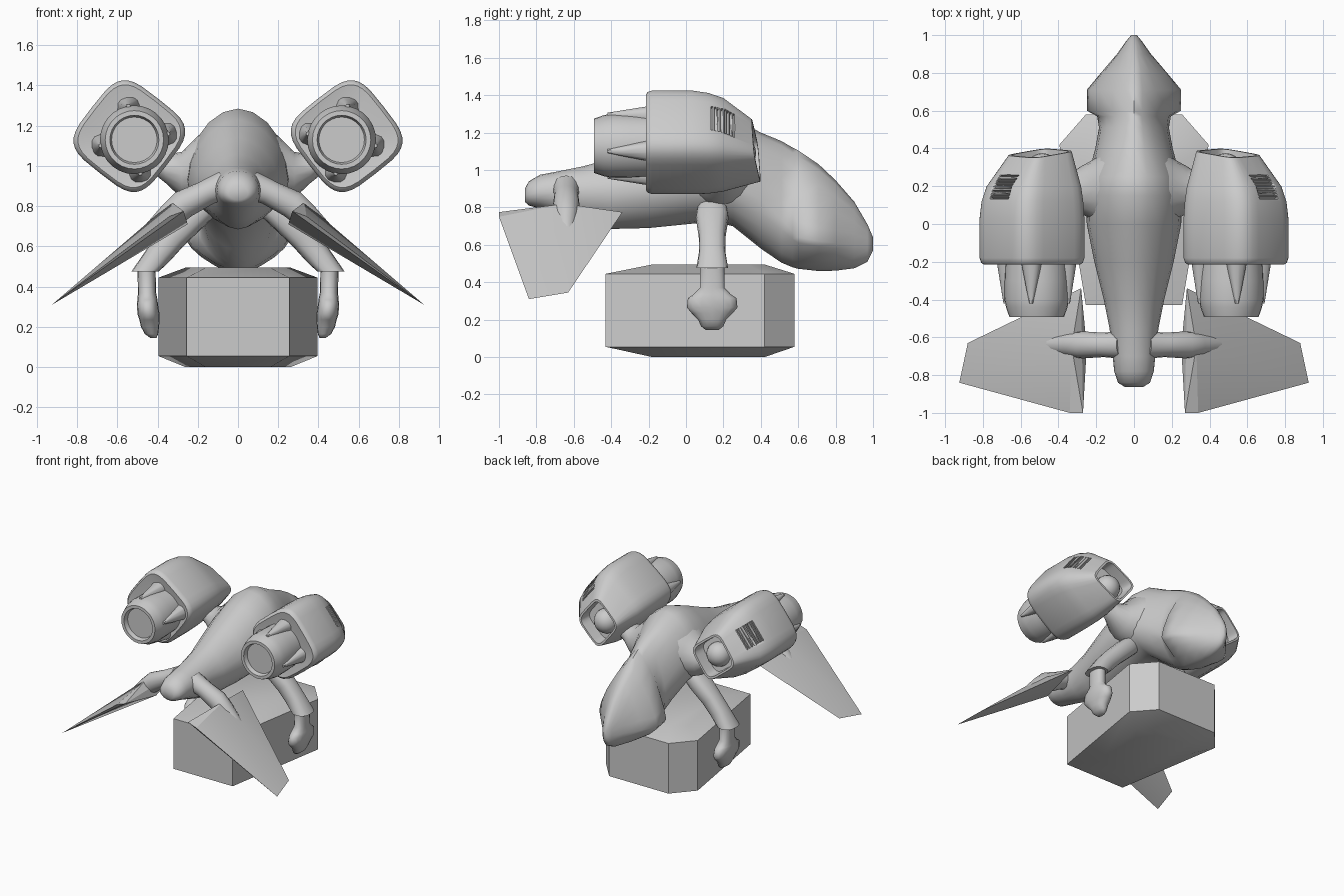
import bpy, bmesh, math
from mathutils import Vector as V

if "Cube" in bpy.data.objects:
    bpy.data.objects.remove(bpy.data.objects["Cube"])


def finish(name, bm, mirror=False, angle=35):
    bmesh.ops.recalc_face_normals(bm, faces=bm.faces)
    me = bpy.data.meshes.new(name)
    bm.to_mesh(me)
    bm.free()
    me.shade_smooth()
    me.set_sharp_from_angle(angle=math.radians(angle))
    ob = bpy.data.objects.new(name, me)
    bpy.context.collection.objects.link(ob)
    if mirror:
        m = ob.modifiers.new("mirror", 'MIRROR')
        m.use_mirror_merge = False
    return ob


def ring(c, u, v, p=2.0, n=16, down=None):
    """Superellipse ring round c; down replaces v on the lower half."""
    c, u, v = V(c), V(u), V(v)
    pts = []
    for i in range(n):
        a = 2 * math.pi * i / n
        x, y = math.cos(a), math.sin(a)
        sx = math.copysign(abs(x) ** (2 / p), x)
        sy = math.copysign(abs(y) ** (2 / p), y)
        pts.append(c + u * sx + (V(down) if down and y < 0 else v) * sy)
    return pts


def loft(name, rings, mirror=False, angle=35, bm=None):
    own = bm is None
    bm = bm or bmesh.new()
    loops = [[bm.verts.new(p) for p in r] for r in rings]
    for a, b in zip(loops, loops[1:]):
        for i in range(len(a)):
            j = (i + 1) % len(a)
            bm.faces.new((a[i], a[j], b[j], b[i]))
    bm.faces.new(loops[0])
    bm.faces.new(loops[-1])
    if own:
        return finish(name, bm, mirror, angle)


# Hull: y, top, bottom, half width, height of widest line, roundness
hull = [(-.862, .90, .83, .05, .865, 2), (-.84, .94, .81, .085, .87, 2),
        (-.78, .975, .795, .105, .88, 2), (-.70, .99, .77, .113, .88, 2),
        (-.55, 1.02, .72, .13, .88, 1.9), (-.40, 1.06, .685, .16, .88, 1.8),
        (-.20, 1.14, .69, .21, .90, 1.8), (0, 1.23, .71, .25, .92, 1.8),
        (.15, 1.285, .725, .255, .94, 1.9), (.25, 1.28, .70, .245, .93, 1.9),
        (.40, 1.20, .58, .205, .84, 1.8), (.51, 1.155, .505, .185, .74, 1.7),
        (.57, 1.12, .48, .195, .67, 1.5), (.60, 1.105, .472, .25, .64, 1.35),
        (.71, 1.03, .46, .25, .62, 1.35),
        (.80, .945, .462, .175, .61, 1.5), (.90, .83, .475, .09, .60, 1.7),
        (.97, .71, .51, .04, .60, 2), (1.0, .64, .57, .015, .60, 2)]
loft("hull", [ring((0, y, zw), (w, 0, 0), (0, 0, zt - zw), p, 20, (0, 0, zw - zb))
              for y, zt, zb, w, zw, p in hull], angle=60)

# Cargo crate with bevelled top and bottom
def crate_ring(pts, z):
    return [V((x, y, z)) for x, y in pts] + [V((-x, y, z)) for x, y in reversed(pts)]

wide = [(.255, -.43), (.395, .42), (.255, .58)]
small = [(.16, -.18), (.26, .33), (.16, .42)]
loft("cargo_crate", [crate_ring(small, 0), crate_ring(wide, .055),
                     crate_ring(wide, .445), crate_ring(small, .495)], angle=35)

# Engine pods, rounded squares turned on edge, with a slanted rear intake
ang = math.radians(38)
out = V((math.cos(ang), 0, math.sin(ang)))
tan = V((-math.sin(ang), 0, math.cos(ang)))


def pod_ring(y, x, z, s, p=4, slant=0):
    r = ring((x, y, z), out * .235 * s, tan * .235 * s, p, 32)
    for q in r:
        q.y -= slant * ((q.z - z) + .6 * (q.x - x))
    return r


pod = loft("engine_pod", [
    pod_ring(-.195, .52, 1.135, .5), pod_ring(-.215, .54, 1.148, .92),
    pod_ring(-.205, .54, 1.148, .97), pod_ring(-.18, .54, 1.148, 1),
    pod_ring(.03, .54, 1.148, 1), pod_ring(.12, .538, 1.143, .97),
    pod_ring(.20, .53, 1.135, .90), pod_ring(.375, .497, 1.105, .58, 5, .13),
    pod_ring(.375, .497, 1.105, .52, 5, .13), pod_ring(.28, .497, 1.105, .50, 5, .13)],
    angle=40)

# Vent slots cut into the pods
nrm = (out + V((0, .5, 0))).normalized()
along = nrm.cross(tan)
mid = V((.53, .20, 1.135)) + out * .205
bm = bmesh.new()
for i in range(8):
    c = mid + along * (i - 3.5) * .019
    loft("", [[c + tan * a * .08 + along * b * .006 + nrm * d
               for a, b in ((-1, -1), (1, -1), (1, 1), (-1, 1))]
              for d in (-.03, .08)], bm=bm)
cutter = finish("vent_cutter", bm)
cutter.hide_render = True
cutter.hide_viewport = True
b = pod.modifiers.new("vents", 'BOOLEAN')
b.operation, b.object, b.solver = 'DIFFERENCE', cutter, 'EXACT'
pod.modifiers.new("mirror", 'MIRROR').use_mirror_merge = False

# Intake domes
bm = bmesh.new()
bmesh.ops.create_uvsphere(bm, u_segments=20, v_segments=12, radius=.09)
bmesh.ops.translate(bm, verts=bm.verts, vec=(.485, .285, 1.09))
finish("intake_dome", bm, True, 60)

# Nozzles with a sunken throat
loft("nozzle", [ring((.515, y, 1.13), (r, 0, 0), (0, 0, r), 2, 28)
                for y, r in ((-.18, .165), (-.30, .17), (-.40, .171), (-.44, .163),
                             (-.492, .145), (-.492, .122), (-.46, .113))], True, 30)

# Tapered ribs round each nozzle
bm = bmesh.new()
for k in range(4):
    a = math.radians(80 + 90 * k)
    d, t = V((math.cos(a), 0, math.sin(a))), V((-math.sin(a), 0, math.cos(a)))
    c = V((.515, 0, 1.13))
    loft("", [ring(c + d * r + V((0, y, 0)), t * w, d * h, 2.5, 12)
              for y, r, w, h in ((-.18, .16, .06, .058), (-.34, .162, .028, .03),
                                 (-.42, .165, .01, .014))], bm=bm)
finish("nozzle_ribs", bm, True)

# Pylons that carry the pods
loft("pylon", [ring((x, .18, z), (0, w, 0), (0, 0, h), 2, 16)
               for x, z, w, h in ((.08, .99, .26, .23), (.20, .98, .17, .17),
                                  (.28, .955, .125, .115), (.36, .985, .075, .07),
                                  (.46, 1.06, .065, .065))], True, 60)

# Arms: flared sleeves and gripping hands
loft("arm_sleeve", [ring(c, u, (0, w, 0), 2.5, 16) for c, u, w in (
    ((.17, .14, .79), (.05, 0, .045), .08), ((.22, .14, .745), (.052, 0, .045), .088),
    ((.32, .14, .645), (.05, 0, .042), .072), ((.39, .14, .565), (.055, 0, .034), .07),
    ((.462, .14, .475), (.068, 0, 0), .085))], True, 40)
loft("hand", [ring((x, .14, z), (u, 0, 0), (0, w, 0), 2.3, 16) for z, x, u, w in (
    (.50, .455, .045, .066), (.37, .452, .045, .066), (.335, .45, .05, .10),
    (.315, .45, .052, .13), (.265, .445, .055, .135), (.235, .44, .05, .11),
    (.20, .437, .045, .075), (.165, .43, .033, .06), (.145, .42, .015, .035))], True, 60)

# Tail fins
bm = bmesh.new()
for p in ((.28, -.34, .775), (.25, -.65, .71), (.33, -.65, .82), (.27, -1.0, .775),
          (.34, -1.0, .75), (.88, -.63, .345), (.925, -.84, .31)):
    bm.verts.new(p)
bmesh.ops.convex_hull(bm, input=bm.verts)
finish("tail_fin", bm, True, 15)

# Fin struts, fading into the fins as a ridge
loft("fin_strut", [ring((x, -.64, z), (.04 * s, 0, .055 * s), (0, .068 * s, 0), 2, 16)
                   for x, z, s in ((.05, .91, 1.1), (.16, .865, .95), (.27, .81, 1.05),
                                   (.34, .75, .95), (.44, .66, .7))], True, 60)
